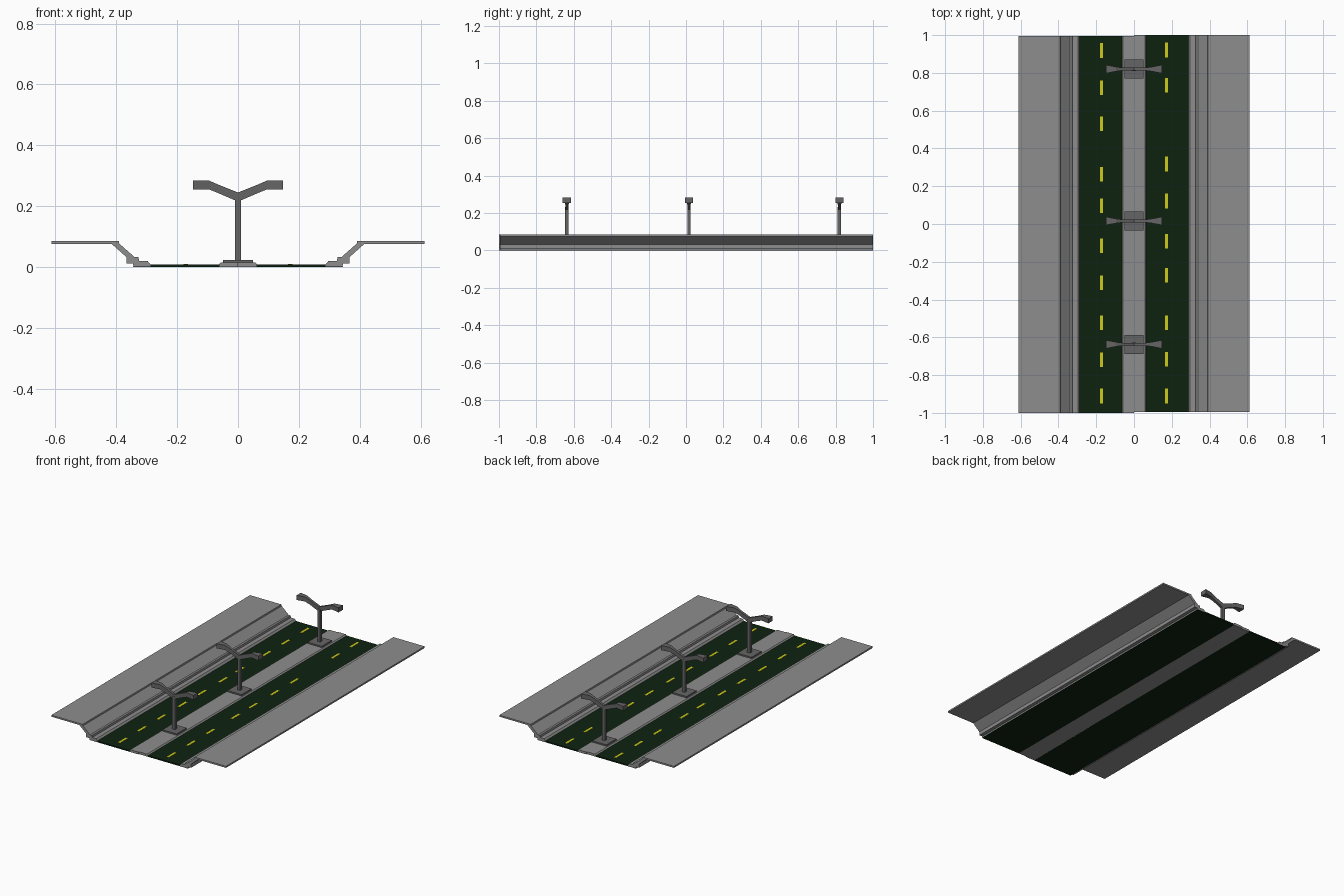
import bpy, bmesh

if "Cube" in bpy.data.objects:
    bpy.data.objects.remove(bpy.data.objects["Cube"])


def material(name, rgb):
    m = bpy.data.materials.new(name)
    m.use_nodes = True
    m.diffuse_color = (*rgb, 1)
    m.node_tree.nodes["Principled BSDF"].inputs["Base Color"].default_value = (*rgb, 1)
    return m


concrete = material("concrete_grey", (0.27, 0.27, 0.27))
asphalt = material("dark_green_asphalt", (0.004, 0.016, 0.005))
paint = material("yellow_paint", (0.62, 0.6, 0.01))
metal = material("lamp_grey", (0.13, 0.13, 0.13))


def loft(name, rings, mat):
    """Skin a row of matching cross-sections and cap both ends."""
    bm = bmesh.new()
    loops = [[bm.verts.new(p) for p in ring] for ring in rings]
    for a, b in zip(loops, loops[1:]):
        for i in range(len(a)):
            j = (i + 1) % len(a)
            bm.faces.new((a[i], a[j], b[j], b[i]))
    bm.faces.new(loops[0])
    bm.faces.new(loops[-1])
    bmesh.ops.recalc_face_normals(bm, faces=bm.faces)
    mesh = bpy.data.meshes.new(name)
    bm.to_mesh(mesh)
    bm.free()
    mesh.materials.append(mat)
    obj = bpy.data.objects.new(name, mesh)
    bpy.context.collection.objects.link(obj)
    return obj


def extrude(name, profile, side, y0, y1, mat):
    return loft(name, [[(side * x, y, z) for x, z in profile] for y in (y0, y1)], mat)


def box(name, x, y, z0, z1, hx, hy, mat):
    ring = [(x - hx, z0), (x + hx, z0), (x + hx, z1), (x - hx, z1)]
    return extrude(name, ring, 1, y - hy, y + hy, mat)


# Cross-sections of one carriageway half, as (distance from middle, height)
bank = [(0.612, 0.086), (0.392, 0.086), (0.39, 0.077), (0.34, 0.033),
        (0.327, 0.033), (0.325, 0.02), (0.297, 0.02), (0.288, 0.009),
        (0.288, 0.002), (0.343, 0.002), (0.345, 0.011), (0.367, 0.011),
        (0.367, 0.033), (0.415, 0.076), (0.612, 0.076)]
road = [(0.06, 0), (0.345, 0), (0.345, 0.002), (0.288, 0.002),
        (0.288, 0.008), (0.06, 0.008)]
median = [(0, 0), (0.064, 0), (0.064, 0.008), (0.057, 0.015), (0, 0.015)]

# Lane dash centres along the road
dashes = {
    -1: [0.918, 0.722, 0.531, 0.263, 0.096, -0.115, -0.311, -0.523, -0.719, -0.91],
    1: [0.921, 0.734, 0.318, 0.122, -0.091, -0.271, -0.523, -0.716, -0.91],
}

for side, label in ((-1, "right"), (1, "left")):
    # The two halves are slightly staggered lengthwise
    y0, y1 = (-1, 0.995) if side < 0 else (-0.995, 1)
    extrude(label + "_bank", bank, side, y0, y1, concrete)
    extrude(label + "_road", road, side, y0, y1, asphalt)
    extrude(label + "_median", median, side, y0, y1, concrete)
    for i, y in enumerate(dashes[side]):
        box(f"{label}_dash_{i + 1}", side * 0.172, y, 0.007, 0.0095,
            0.0075, 0.039, paint)

# Street lamps: arm sections as (x, bottom, top, half depth)
arm = [(0, 0.215, 0.245, 0.008), (0.065, 0.243, 0.271, 0.008),
       (0.095, 0.255, 0.284, 0.012), (0.148, 0.255, 0.284, 0.022)]

for n, y in enumerate((-0.637, 0.016, 0.82), 1):
    box(f"lamp_{n}_base", 0, y, 0.014, 0.024, 0.05, 0.05, metal)
    box(f"lamp_{n}_pole", 0, y, 0.023, 0.232, 0.01, 0.009, metal)
    for side, label in ((-1, "right"), (1, "left")):
        rings = [[(side * x, y - h, lo), (side * x, y + h, lo),
                  (side * x, y + h, hi), (side * x, y - h, hi)]
                 for x, lo, hi, h in arm]
        loft(f"lamp_{n}_{label}_arm", rings, metal)
